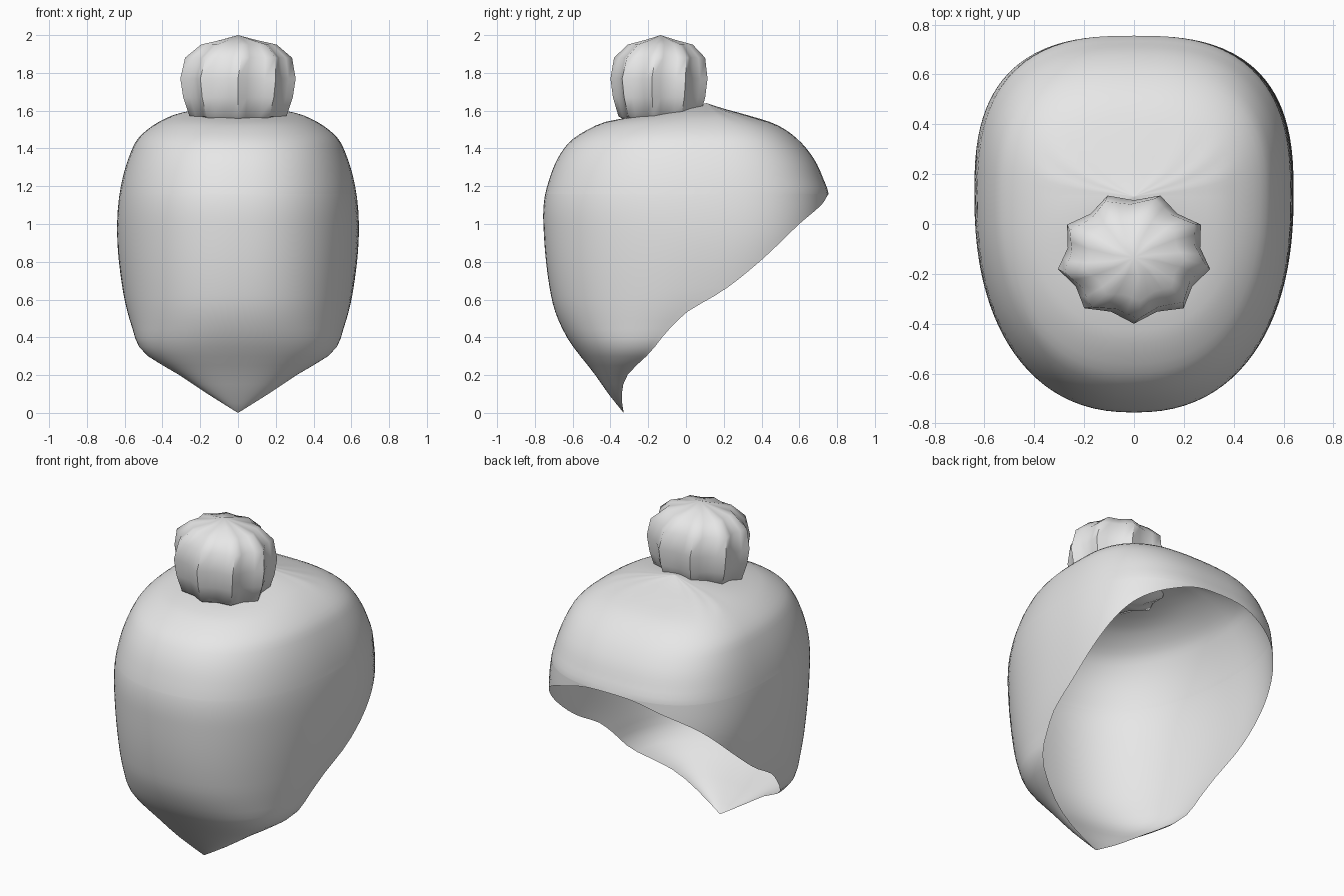
import bpy
import math
from math import pi, sin, cos

cube = bpy.data.objects.get("Cube")
if cube:
    bpy.data.objects.remove(cube, do_unlink=True)

grey = bpy.data.materials.new("light grey")
grey.use_nodes = True
grey.diffuse_color = (0.8, 0.8, 0.8, 1)
grey.node_tree.nodes["Principled BSDF"].inputs["Base Color"].default_value = (0.8, 0.8, 0.8, 1)


def curve(points):
    """Smooth function through (height, value) points."""
    def slope(i):
        a, b = points[max(i - 1, 0)], points[min(i + 1, len(points) - 1)]
        return (b[1] - a[1]) / (b[0] - a[0])

    def value(z):
        i = 0
        while i < len(points) - 2 and z > points[i + 1][0]:
            i += 1
        (z0, v0), (z1, v1) = points[i], points[i + 1]
        h = z1 - z0
        t = min(max((z - z0) / h, 0), 1)
        return ((2*t**3 - 3*t*t + 1) * v0 + (t**3 - 2*t*t + t) * h * slope(i)
                + (3*t*t - 2*t**3) * v1 + (t**3 - t*t) * h * slope(i + 1))
    return value


def power(v, e):
    return math.copysign(abs(v) ** e, v)


def skin(name, rows, sharp):
    """Join equal rows of points into a smooth surface."""
    n = len(rows[0])
    verts = [p for row in rows for p in row]
    faces = [(r*n + i, r*n + i + 1, r*n + n + i + 1, r*n + n + i)
             for r in range(len(rows) - 1) for i in range(n - 1)]
    mesh = bpy.data.meshes.new(name)
    mesh.from_pydata(verts, [], faces)
    mesh.materials.append(grey)
    obj = bpy.data.objects.new(name, mesh)
    bpy.context.collection.objects.link(obj)
    bpy.ops.object.select_all(action="DESELECT")
    obj.select_set(True)
    bpy.context.view_layer.objects.active = obj
    bpy.ops.object.mode_set(mode="EDIT")
    bpy.ops.mesh.select_all(action="SELECT")
    bpy.ops.mesh.remove_doubles(threshold=0.0005)
    bpy.ops.object.mode_set(mode="OBJECT")
    bpy.ops.object.shade_smooth_by_angle(angle=math.radians(sharp))
    return obj


# Shell outlines by height: half width, front, back, widest line and open rim
LIP, TOP = 1.16, 1.64
half_width = curve([(0, 0), (.1, .16), (.2, .31), (.32, .5), (.45, .56), (.65, .61), (.95, .64),
                    (1.2, .62), (1.42, .55), (1.5, .48), (1.57, .36), (1.6, .25), (TOP, 0)])
front = curve([(0, -.33), (.1, -.41), (.2, -.48), (.4, -.63), (.6, -.71), (1, -.755),
               (1.2, -.735), (1.42, -.63), (1.53, -.46), (1.56, -.33), (1.6, -.08), (TOP, .11)])
back = curve([(0, .3), (.5, .65), (.9, .75), (LIP, .755), (1.22, .735), (1.34, .68), (1.45, .59),
              (1.53, .47), (1.58, .31), (1.61, .2), (TOP, .11)])
middle = curve([(0, -.33), (.1, -.34), (.2, -.31), (.32, -.19), (.42, -.11), (.53, -.01),
                (.65, .06), (.9, .12), (1.2, .1), (TOP, .11)])
rim = curve([(0, -.33), (.1, -.34), (.2, -.31), (.32, -.19), (.42, -.11), (.53, 0),
             (.65, .2), (.81, .4), (1, .6), (1.1, .715), (LIP, .755)])


def shell_row(z, count=72):
    yc, w = middle(z), half_width(z)
    depth_f, depth_b = yc - front(z), back(z) - yc
    # the row opens at the back until it reaches the lip
    end = pi
    if z < LIP:
        end = pi / 2 + math.asin(min(1, max(0, (rim(z) - yc) / depth_b) ** 1.35))
    row = []
    for i in range(count + 1):
        a = end * (2 * i / count - 1)
        c, s = cos(a), sin(a)
        e = 2 / (2.3 if c > 0 else 2.7)
        pleat = 1 + .03 * cos(14 * a) * max(0, (z - 1.54) * 10) * (c < 0)
        x = w * power(s, e) * pleat
        y = yc - (depth_f if c > 0 else depth_b) * power(c, e) * pleat
        row.append((x, y, z))
    return row


lower = [LIP * sin(k / 36 * pi / 2) for k in range(37)]
upper = [LIP + (TOP - LIP) * sin(k / 24 * pi / 2) for k in range(1, 25)]
skin("shell", [shell_row(z) for z in lower + upper], 60)

# Knot: a ridged, slightly twisted ball on top
LOBES = 9
profile = [(0, 1.5), (.5, 1.52), (.84, 1.57), (.95, 1.67), (1, 1.77),
           (.93, 1.88), (.66, 1.95), (.3, 1.975), (0, 2)]
knot_rows = []
for k, (r, z) in enumerate(profile):
    row = []
    for i in range(LOBES * 4 + 1):
        a = 2 * pi * i / (LOBES * 4) - pi / 2
        ridge = abs((i % 4) - 2) / 2
        turn = .25 * max(0, k - 4) / 4
        size = r * (.87 + .13 * ridge ** 1.5)
        row.append((.31 * size * cos(a + turn), -.135 + .265 * size * sin(a + turn), z))
    knot_rows.append(row)
skin("top_knot", knot_rows, 50)
